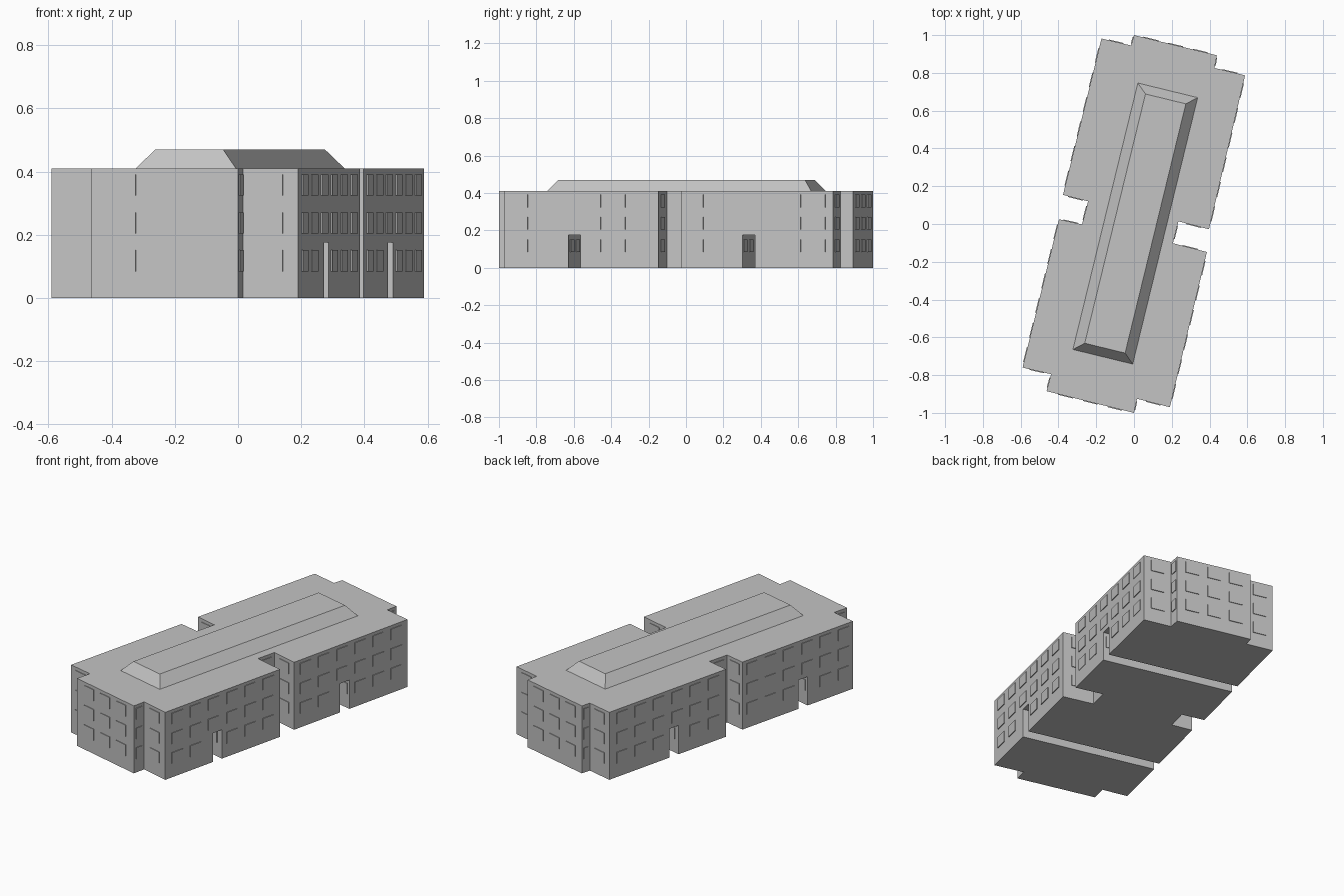
import bpy, bmesh, math
from mathutils import Vector, Matrix

old = bpy.data.objects.get("Cube")
if old:
    bpy.data.objects.remove(old, do_unlink=True)

grey = bpy.data.materials.new("light grey")
grey.use_nodes = True
COLOUR = (0.55, 0.55, 0.55, 1)
grey.diffuse_color = COLOUR
grey.node_tree.nodes["Principled BSDF"].inputs["Base Color"].default_value = COLOUR

TURN = Matrix.Rotation(math.radians(-13.7), 4, 'Z')   # the building's own axes
WALL_H, ROOF_H = 0.41, 0.47
TUNNEL_H = 0.175
TUNNELS = [(-0.547, -0.48), (0.407, 0.474)]           # span along the long axis
FLOORS = [0.118, 0.237, 0.357]                        # window centre heights
WIN_H, WIN_W, WIN_T = 0.067, 0.08, 0.004


def make_object(name, bm):
    bmesh.ops.recalc_face_normals(bm, faces=bm.faces)
    mesh = bpy.data.meshes.new(name)
    bm.to_mesh(mesh)
    bm.free()
    mesh.materials.append(grey)
    ob = bpy.data.objects.new(name, mesh)
    bpy.context.collection.objects.link(ob)
    return ob


def add_box(bm, matrix, size):
    bmesh.ops.create_cube(bm, size=1, matrix=matrix @ Matrix.Diagonal((*size, 1)))


# Main block: footprint, counter-clockwise from the front tip
OUTLINE = [(0, -1), (.016, -.925), (.19, -.97), (.386, -.148), (.206, -.102),
           (.235, .014), (.397, -.028), (.588, .787), (.426, .826), (.439, .893),
           (0, 1), (-.016, .945), (-.172, .982), (-.376, .154), (-.243, .12),
           (-.275, -.002), (-.397, .025), (-.59, -.76), (-.439, -.795), (-.463, -.885)]
bm = bmesh.new()
base = bm.faces.new([bm.verts.new((x, y, 0)) for x, y in OUTLINE])
top = bmesh.ops.extrude_face_region(bm, geom=[base], use_keep_orig=True)["geom"]
bmesh.ops.translate(bm, vec=(0, 0, WALL_H),
                    verts=[g for g in top if isinstance(g, bmesh.types.BMVert)])
body = make_object("main_block", bm)

# Passages through the ground floor
bm = bmesh.new()
for t0, t1 in TUNNELS:
    add_box(bm, TURN @ Matrix.Translation((0, (t0 + t1) / 2, 0)),
            (1.2, t1 - t0, 2 * TUNNEL_H))
cutter = make_object("passage_cutter", bm)
cutter.hide_render = True
mod = body.modifiers.new("passages", 'BOOLEAN')
mod.operation, mod.solver, mod.object = 'DIFFERENCE', 'EXACT', cutter
bpy.context.view_layer.objects.active = body
bpy.ops.object.modifier_apply(modifier=mod.name)
bpy.data.objects.remove(cutter, do_unlink=True)

# Raised roof with sloped sides
bm = bmesh.new()
add_box(bm, Matrix.Translation((0.006, 0.004, (WALL_H + ROOF_H) / 2)),
        (0.326, 1.452, ROOF_H - WALL_H))
for v in bm.verts:
    if v.co.z > WALL_H + 0.01:
        v.co.x -= math.copysign(0.053, v.co.x)
        v.co.y -= math.copysign(0.047, v.co.y)
bm.transform(TURN)
make_object("raised_roof", bm)


# Window panels, evenly spaced along each wall
def wall_windows(bm, a, b, count, floors):
    d = b - a
    along = d.normalized()
    out = Vector((along.y, -along.x, 0))
    width = min(WIN_W, d.length * 0.6)
    step = min(d.length / count, 0.134)
    for i in range(count):
        c = (a + b) / 2 + along * step * (i - (count - 1) / 2)
        s = (TURN.inverted() @ c).y
        for z in floors:
            blocked = any(t0 - width / 2 < s < t1 + width / 2 for t0, t1 in TUNNELS)
            if count > 3 and abs(out.x) > 0.5 and blocked and z < TUNNEL_H:
                continue
            frame = Matrix((along, out, (0, 0, 1))).transposed().to_4x4()
            add_box(bm, Matrix.Translation((c.x, c.y, z)) @ frame,
                    (width, 2 * WIN_T, WIN_H))


bm = bmesh.new()
corners = [Vector((x, y, 0)) for x, y in OUTLINE]
for a, b in zip(corners, corners[1:] + corners[:1]):
    length = (b - a).length
    wall_windows(bm, a, b, 6 if length > 0.6 else 3 if length > 0.3 else 1, FLOORS)
make_object("wall_windows", bm)

# Windows on both sides of each passage
bm = bmesh.new()
for t0, t1 in TUNNELS:
    for t, side in ((t0, -1), (t1, 1)):
        ends = [TURN @ Vector((side * e, t, 0)) for e in (-0.4, 0.4)]
        wall_windows(bm, ends[0], ends[1], 6, FLOORS[:1])
make_object("passage_windows", bm)
